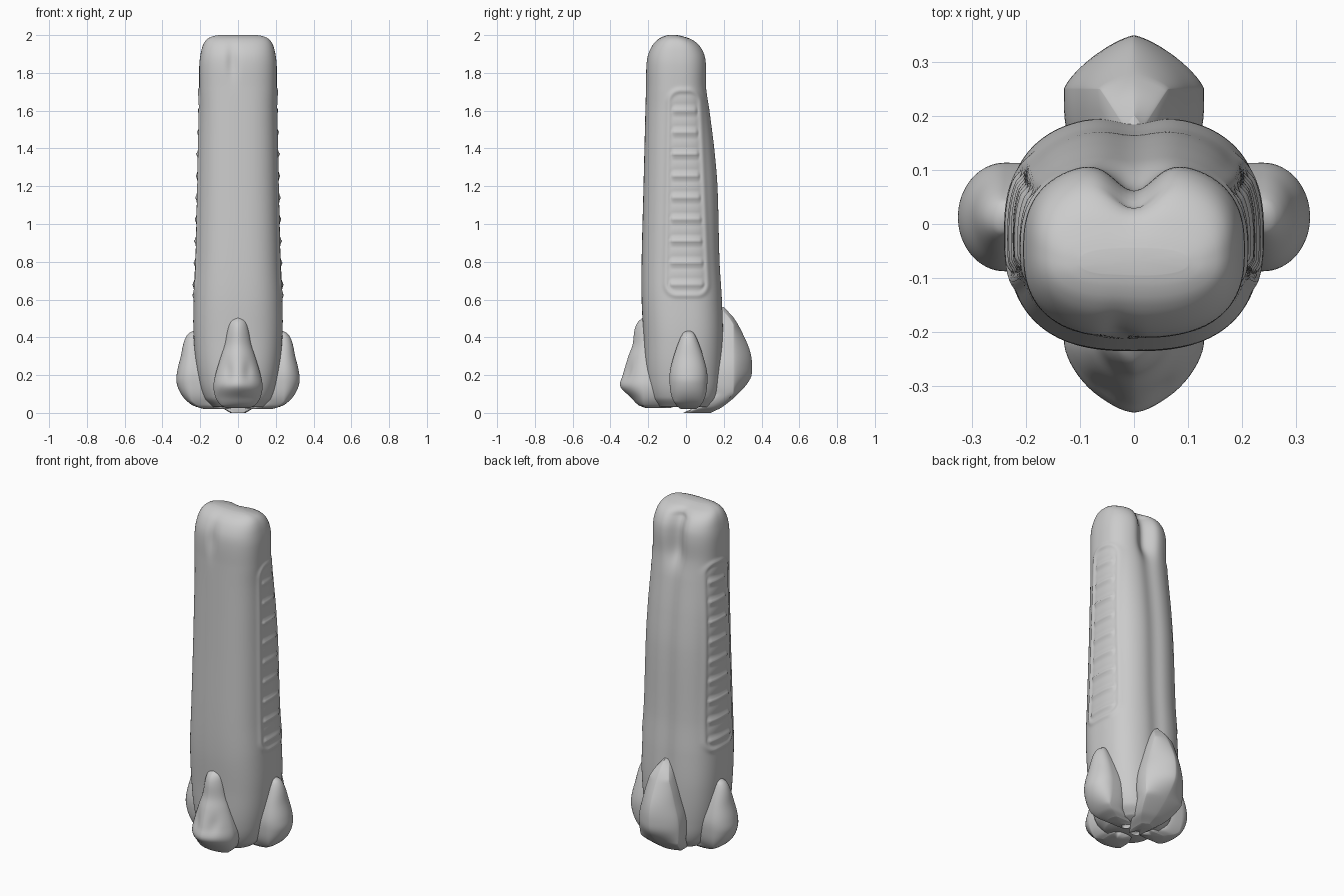
import bpy, bmesh, math
from math import sin, cos, pi, exp

if "Cube" in bpy.data.objects:
    bpy.data.objects.remove(bpy.data.objects["Cube"])


def curve(stations, z):
    """Smooth interpolation through rows of (z, a, b, ...)."""
    s = stations
    i = 0
    while i < len(s) - 2 and z > s[i + 1][0]:
        i += 1
    h = s[i + 1][0] - s[i][0]
    t = min(max((z - s[i][0]) / h, 0), 1)

    def slope(k, c):
        a, b = max(k - 1, 0), min(k + 1, len(s) - 1)
        return (s[b][c] - s[a][c]) / (s[b][0] - s[a][0])

    return [(2*t**3 - 3*t*t + 1) * s[i][c] + (t**3 - 2*t*t + t) * h * slope(i, c)
            + (3*t*t - 2*t**3) * s[i + 1][c] + (t**3 - t*t) * h * slope(i + 1, c)
            for c in range(1, len(s[0]))]


def spow(v, n):
    return math.copysign(abs(v) ** (2 / n), v)


def bell(v, width):
    return exp(-(v / width) ** 2)


def loft(name, rings):
    """Skin a stack of equal rings and close both ends."""
    bm = bmesh.new()
    rows = [[bm.verts.new(p) for p in r] for r in rings]
    n = len(rows[0])
    for a, b in zip(rows, rows[1:]):
        for j in range(n):
            k = (j + 1) % n
            bm.faces.new((a[j], a[k], b[k], b[j]))
    for row in (rows[0], rows[-1]):
        mid = bm.verts.new([sum(v.co[c] for v in row) / n for c in range(3)])
        for j in range(n):
            bm.faces.new((row[j], row[(j + 1) % n], mid))
    bmesh.ops.recalc_face_normals(bm, faces=bm.faces)
    for f in bm.faces:
        f.smooth = True
    me = bpy.data.meshes.new(name)
    bm.to_mesh(me)
    bm.free()
    ob = bpy.data.objects.new(name, me)
    bpy.context.collection.objects.link(ob)
    return ob


def panel(y, z):
    """Sideways relief of the framed, ribbed side panel."""
    f = min(max((z - 0.61) / 1.11, 0), 1)
    half, mid, r = 0.122 - 0.032 * f, 0.005 - 0.013 * f, 0.07
    qy, qz = abs(y - mid) - half + r, abs(z - 1.165) - 0.55 + r
    d = math.hypot(max(qy, 0), max(qz, 0)) + min(max(qy, qz), 0) - r
    out = 0.007 * bell(d + 0.008, 0.014)
    if d < -0.02:
        k = min((-0.02 - d) / 0.02, 1)
        out += k * (-0.012 + 0.014 * abs(sin(pi * (z - 0.68) / 0.115)) ** 0.6)
    return out


# Shaft: z, half width, front y, back y
shaft = [(0.03, 0.13, -0.15, 0.13), (0.08, 0.18, -0.19, 0.17), (0.2, 0.215, -0.215, 0.19),
         (0.4, 0.235, -0.225, 0.2), (0.6, 0.235, -0.235, 0.195), (0.8, 0.225, -0.235, 0.183),
         (1.2, 0.215, -0.225, 0.172), (1.4, 0.21, -0.22, 0.155), (1.6, 0.204, -0.215, 0.13),
         (1.72, 0.205, -0.212, 0.115), (1.84, 0.205, -0.21, 0.115), (1.9, 0.198, -0.2, 0.105),
         (1.95, 0.184, -0.175, 0.075), (1.98, 0.162, -0.145, 0.03), (1.995, 0.13, -0.115, -0.02),
         (2.0, 0.1, -0.095, -0.045)]
rings = []
zs = [0.03 + 1.87 * i / 240 for i in range(241)] + [2 - 0.1 * (1 - i / 16) ** 2 for i in range(1, 17)]
for z in zs:
    w, yf, yb = curve(shaft, z)
    cy, ry = (yf + yb) / 2, (yb - yf) / 2
    top = 1 / (1 + exp(-(z - 1.7) / 0.03))
    ring = []
    for j in range(192):
        a = 2 * pi * j / 192
        x, y = w * spow(cos(a), 2.6), cy + ry * spow(sin(a), 2.6)
        s = sin(a)
        if s > 0:  # groove down the back, deep near the top
            y -= s * (0.012 + 0.043 * top) * bell(x, 0.05) * min((2 - z) / 0.06, 1)
        else:      # shallow dent at the top of the front
            y -= s * 0.015 * bell(x + 0.03, 0.03) * bell(z - 1.86, 0.09)
        x += math.copysign(panel(y, z) * abs(cos(a)) ** 0.5, cos(a))
        ring.append((x, y, z))
    rings.append(ring)
loft("shaft", rings)


def lobe(name, stations, turn, core, n, shift=0, dents=0):
    """Base lobe: z, half width, reach; turn is its direction around z."""
    rings = []
    z0, z1 = stations[0][0], stations[-1][0]
    for i in range(61):
        z = z0 + (z1 - z0) * (1 - cos(pi * i / 60)) / 2
        w, reach = curve(stations, z)
        c = min(core, reach - 0.025)
        ring = []
        for j in range(64):
            a = 2 * pi * j / 64
            m = n if cos(a) > 0 else 4
            v = w * spow(sin(a), m)
            u = c + (reach - c if cos(a) > 0 else 0.12) * spow(cos(a), m)
            if cos(a) > 0:
                u -= dents * cos(a) * bell(abs(v) - 0.055, 0.025) * bell(z - 0.22, 0.05)
            v += shift
            ring.append((u * cos(turn) - v * sin(turn), u * sin(turn) + v * cos(turn), z))
        rings.append(ring)
    loft(name, rings)


# Four bulging lobes around the base
front = [(0.025, 0.06, 0.21), (0.04, 0.09, 0.25), (0.08, 0.118, 0.29), (0.14, 0.13, 0.348),
         (0.2, 0.12, 0.335), (0.3, 0.09, 0.305), (0.36, 0.07, 0.283), (0.44, 0.055, 0.272),
         (0.48, 0.042, 0.255), (0.515, 0.015, 0.215)]
back = [(0.0, 0.04, 0.13), (0.03, 0.085, 0.19), (0.1, 0.12, 0.275), (0.18, 0.13, 0.34),
        (0.25, 0.125, 0.35), (0.33, 0.105, 0.338), (0.42, 0.08, 0.3), (0.5, 0.05, 0.255),
        (0.56, 0.015, 0.2)]
side = [(0.02, 0.04, 0.18), (0.04, 0.065, 0.24), (0.09, 0.09, 0.295), (0.16, 0.1, 0.325),
        (0.22, 0.098, 0.322), (0.3, 0.078, 0.303), (0.38, 0.05, 0.285), (0.42, 0.03, 0.262),
        (0.44, 0.012, 0.225)]
lobe("front_lobe", front, -pi / 2, 0.22, 1.6, dents=0.012)
lobe("back_lobe", back, pi / 2, 0.25, 1.35)
lobe("right_lobe", side, 0, 0.24, 2, shift=0.013)
lobe("left_lobe", side, pi, 0.24, 2, shift=-0.013)
